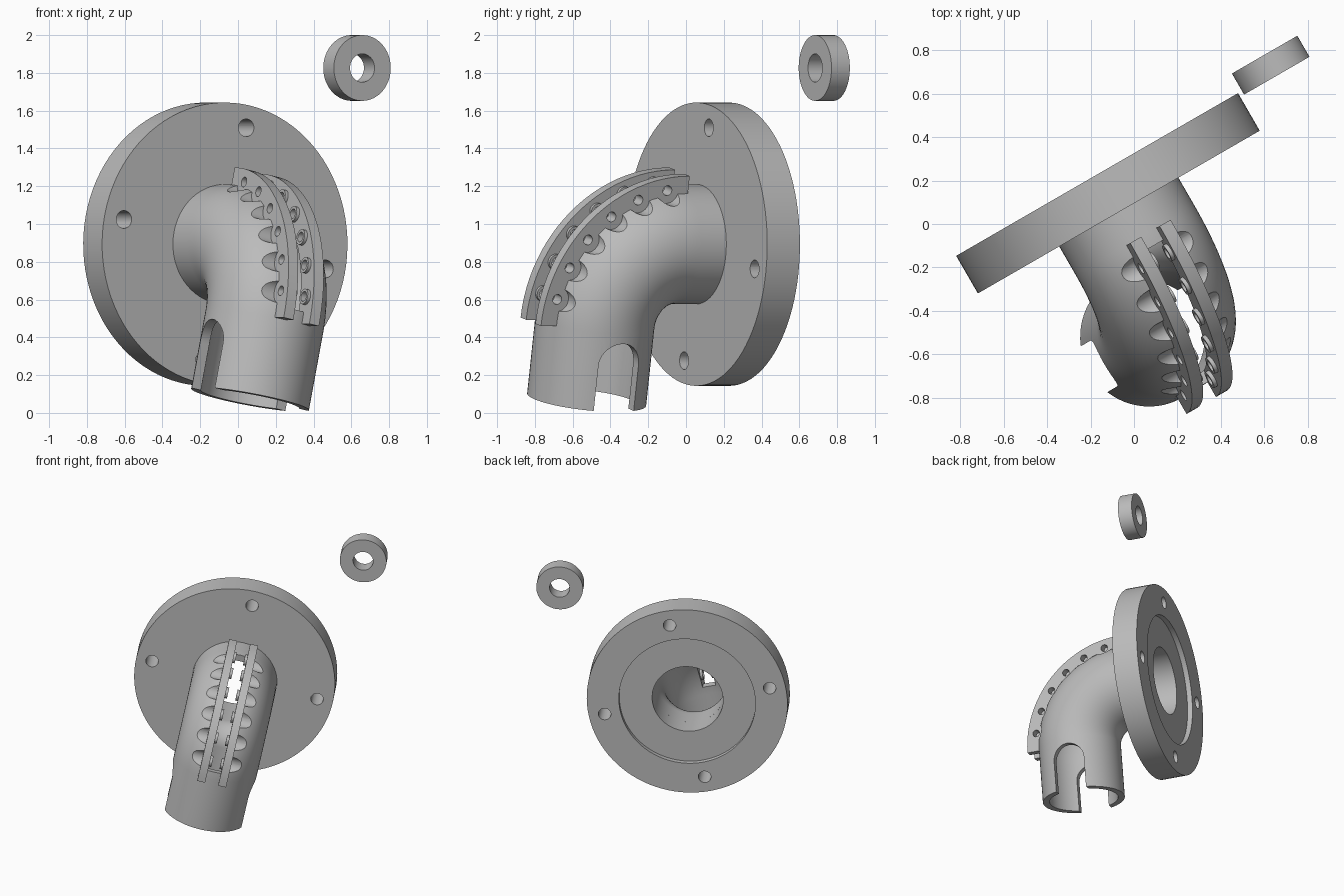
import bpy, bmesh
from math import sin, cos, pi, radians
from mathutils import Matrix, Vector

if "Cube" in bpy.data.objects:
    bpy.data.objects.remove(bpy.data.objects["Cube"])

grey = bpy.data.materials.new("mid_grey")
grey.use_nodes = True
grey.diffuse_color = (0.5, 0.5, 0.5, 1)
grey.node_tree.nodes["Principled BSDF"].inputs["Base Color"].default_value = (0.5, 0.5, 0.5, 1)

# Part frame: x sideways, -y out of the flange, z up; tilted and turned in the world
PLACE = Matrix.Translation((-0.07, 0.055, 0.893)) @ Matrix.Rotation(radians(30), 4, "Z") @ Matrix.Rotation(radians(12), 4, "Y")
START, BEND, OUTER, BORE, TAIL = 0.15, 0.42, 0.317, 0.265, 0.42
GAP, EDGE, HOLE_RHO = 0.05, 0.11, 0.744
HOLE_ANGLES = [radians(9.8 + 13.8 * i) for i in range(6)]
ACROSS = Matrix.Rotation(pi / 2, 4, "Y")
OUTWARD = Matrix.Rotation(pi / 2, 4, "X")


def on_bend(x, rho, t, shift=0):
    """Point at radius rho and angle t around the bend centre."""
    return Vector((x, -START - rho * sin(t) - shift * cos(t), rho * cos(t) - BEND - shift * sin(t)))


def loft(bm, rings, closed=False):
    rows = [[bm.verts.new(p) for p in ring] for ring in rings]
    n = len(rows[0])
    pairs = list(zip(rows, rows[1:])) + ([(rows[-1], rows[0])] if closed else [])
    for a, b in pairs:
        for i in range(n):
            j = (i + 1) % n
            bm.faces.new((a[i], a[j], b[j], b[i]))
    if not closed:
        bm.faces.new(rows[0])
        bm.faces.new(rows[-1])


def lathe(bm, profile, matrix, segments=64):
    """Spin a closed (radius, height) profile around the matrix z axis."""
    angles = [2 * pi * i / segments for i in range(segments)]
    loft(bm, [[matrix @ Vector((r * cos(a), r * sin(a), h)) for a in angles] for r, h in profile], True)


def tube(bm, inner, outer, h0, h1, matrix, segments=64):
    lathe(bm, [(inner, h0), (outer, h0), (outer, h1), (inner, h1)], matrix, segments)


def rod(bm, radius, length, centre, rotation, segments=32):
    bmesh.ops.create_cone(bm, cap_ends=True, segments=segments, radius1=radius, radius2=radius,
                          depth=length, matrix=Matrix.Translation(centre) @ rotation)


def arc_bar(bm, x0, x1, r0, r1, t0, t1, steps=24):
    rings = []
    for i in range(steps + 1):
        t = radians(t0 + (t1 - t0) * i / steps)
        rings.append([on_bend(x, r, t) for x, r in ((x0, r0), (x1, r0), (x1, r1), (x0, r1))])
    loft(bm, rings)


def make(name, bm, matrix=PLACE):
    bmesh.ops.recalc_face_normals(bm, faces=bm.faces)
    mesh = bpy.data.meshes.new(name)
    bm.to_mesh(mesh)
    bm.free()
    mesh.materials.append(grey)
    obj = bpy.data.objects.new(name, mesh)
    bpy.context.collection.objects.link(obj)
    obj.matrix_world = matrix
    return obj


def finish(obj, cutters=()):
    """Apply the cutters, then smooth all but the sharp edges."""
    for cutter in cutters:
        mod = obj.modifiers.new("cut", "BOOLEAN")
        mod.operation, mod.solver, mod.object = "DIFFERENCE", "EXACT", cutter
    if cutters:
        bpy.context.view_layer.update()
        graph = bpy.context.evaluated_depsgraph_get()
        mesh = bpy.data.meshes.new_from_object(obj.evaluated_get(graph))
        obj.modifiers.clear()
        obj.data = mesh
    obj.data.shade_smooth()
    obj.data.set_sharp_from_angle(angle=radians(30))


# Flange with a shallow recess in its back and four bolt holes
bm = bmesh.new()
lathe(bm, [(BORE, 0), (0.75, 0), (0.75, -0.2), (0.51, -0.2), (0.51, -0.16), (BORE, -0.16)], OUTWARD, 96)
flange = make("flange", bm)
bm = bmesh.new()
for i in range(4):
    a = i * pi / 2
    rod(bm, 0.047, 0.5, (0.63 * cos(a), 0.1, 0.63 * sin(a)), OUTWARD)
bolt_cutter = make("bolt_cutter", bm)
finish(flange, [bolt_cutter])

# Elbow pipe: outer skin going out, bore coming back
bm = bmesh.new()
path = [(0, -START)] + [(radians(90 * i / 32), 0) for i in range(33)] + [(pi / 2, TAIL)]
stations = [(OUTER, t, s) for t, s in path] + [(BORE, t, s) for t, s in reversed(path)]
around = [2 * pi * i / 64 for i in range(64)]
loft(bm, [[on_bend(r * sin(a), BEND + r * cos(a), t, s) for a in around] for r, t, s in stations], True)
elbow = make("elbow_pipe", bm)

# Long slot between the rails
bm = bmesh.new()
arc_bar(bm, -GAP, GAP, 0.6, 0.9, 5, 85)
slot_cutter = make("slot_cutter", bm)

# Screw head reliefs beside the rails
bm = bmesh.new()
for t in HOLE_ANGLES:
    for side in (-1, 1):
        rod(bm, 0.065, 0.3, on_bend(side * (EDGE + 0.15), HOLE_RHO - 0.004, t), ACROSS)
relief_cutter = make("relief_cutter", bm)

# Screw holes through both rails
bm = bmesh.new()
for t in HOLE_ANGLES:
    rod(bm, 0.027, 0.5, on_bend(0, HOLE_RHO, t), ACROSS, 24)
screw_cutter = make("screw_cutter", bm)

# Round-topped notch across the open end of the pipe
bm = bmesh.new()
mid, half, top = -START - BEND, 0.122, -0.595
outline = [(mid + half, -1), (mid + half, top)]
outline += [(mid + half * cos(pi * i / 20), top + half * sin(pi * i / 20)) for i in range(1, 20)]
outline += [(mid - half, top), (mid - half, -1)]
loft(bm, [[Vector((x, y, z)) for y, z in outline] for x in (-0.5, 0.5)])
notch_cutter = make("notch_cutter", bm)
finish(elbow, [slot_cutter, relief_cutter, notch_cutter, screw_cutter])

# Curved clamp rails and their inner bosses
for side, name in ((-1, "right"), (1, "left")):
    bm = bmesh.new()
    arc_bar(bm, side * GAP, side * EDGE, 0.7, 0.812, 0, 90)
    rail = make(name + "_rail", bm)
    finish(rail, [screw_cutter])
    bm = bmesh.new()
    for t in HOLE_ANGLES:
        spot = Matrix.Translation(on_bend(0, HOLE_RHO, t)) @ ACROSS
        tube(bm, 0.027, 0.042, side * 0.032, side * GAP, spot, 24)
    finish(make(name + "_rail_bosses", bm))

# Loose spacer ring
bm = bmesh.new()
tube(bm, 0.075, 0.174, -0.056, 0.056, OUTWARD)
ring = make("spacer_ring", bm, Matrix.Translation((0.63, 0.732, 1.826)) @ Matrix.Rotation(radians(30), 4, "Z"))
finish(ring)

for cutter in (bolt_cutter, slot_cutter, relief_cutter, screw_cutter, notch_cutter):
    bpy.data.objects.remove(cutter)
